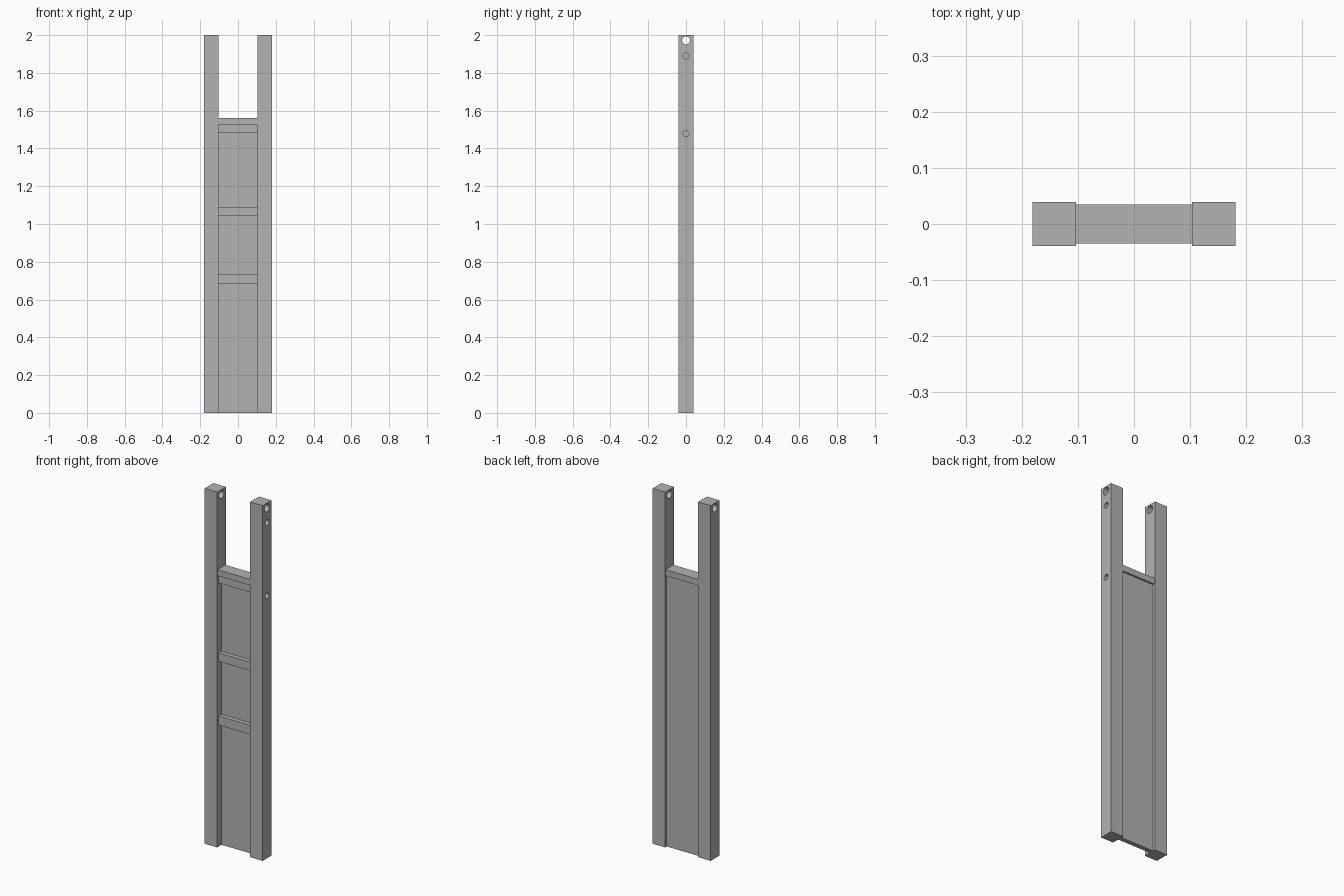
import bpy
import math

cube = bpy.data.objects.get("Cube")
if cube:
    bpy.data.objects.remove(cube, do_unlink=True)

grey = bpy.data.materials.new("plain_grey")
grey.use_nodes = True
grey.diffuse_color = (0.45, 0.45, 0.45, 1)
grey.node_tree.nodes["Principled BSDF"].inputs["Base Color"].default_value = grey.diffuse_color

INNER, OUTER, HALF_DEPTH = 0.103, 0.181, 0.039
HEIGHT = 2.0


def box(name, x, y, z):
    """Box from (min, max) ranges on each axis."""
    bpy.ops.mesh.primitive_cube_add(size=1, location=[sum(r) / 2 for r in (x, y, z)])
    obj = bpy.context.object
    obj.name = name
    obj.scale = [r[1] - r[0] for r in (x, y, z)]
    bpy.ops.object.transform_apply(location=False, rotation=False, scale=True)
    obj.data.materials.append(grey)
    return obj


def drill(obj, x, z, radius, depth):
    """Cut a round hole along x, centred on x."""
    bpy.ops.mesh.primitive_cylinder_add(
        vertices=32, radius=radius, depth=depth,
        location=(x, 0, z), rotation=(0, math.pi / 2, 0))
    cutter = bpy.context.object
    cutter.hide_render = True
    cutter.data.materials.append(grey)
    cut = obj.modifiers.new("hole", 'BOOLEAN')
    cut.operation = 'DIFFERENCE'
    cut.solver = 'EXACT'
    cut.object = cutter
    bpy.ops.object.select_all(action='DESELECT')
    bpy.context.view_layer.objects.active = obj
    obj.select_set(True)
    bpy.ops.object.modifier_apply(modifier=cut.name)
    bpy.data.objects.remove(cutter, do_unlink=True)


# Posts, each with a through hole at the top
posts = {}
for name, side in (("left_post", 1), ("right_post", -1)):
    post = box(name, sorted((side * INNER, side * OUTER)),
               (-HALF_DEPTH, HALF_DEPTH), (0, HEIGHT))
    drill(post, side * (INNER + OUTER) / 2, 1.972, 0.021, 0.2)
    posts[name] = post

# Blind holes in the outer face of the left post
for z in (1.89, 1.478):
    drill(posts["left_post"], OUTER, z, 0.016, 0.08)

for post in posts.values():
    bpy.context.view_layer.objects.active = post
    post.select_set(True)
    bpy.ops.object.shade_smooth_by_angle(angle=math.radians(30))

# Panel, cap and rungs between the posts
span = (-INNER, INNER)
box("back_panel", span, (0.0, 0.025), (0, 1.53))
box("top_cap", span, (-0.035, 0.035), (1.528, 1.562))
for name, low, high in (("upper_rung", 1.483, 1.528),
                        ("middle_rung", 1.042, 1.09),
                        ("lower_rung", 0.683, 0.735)):
    box(name, span, (-0.025, 0.0), (low, high))
